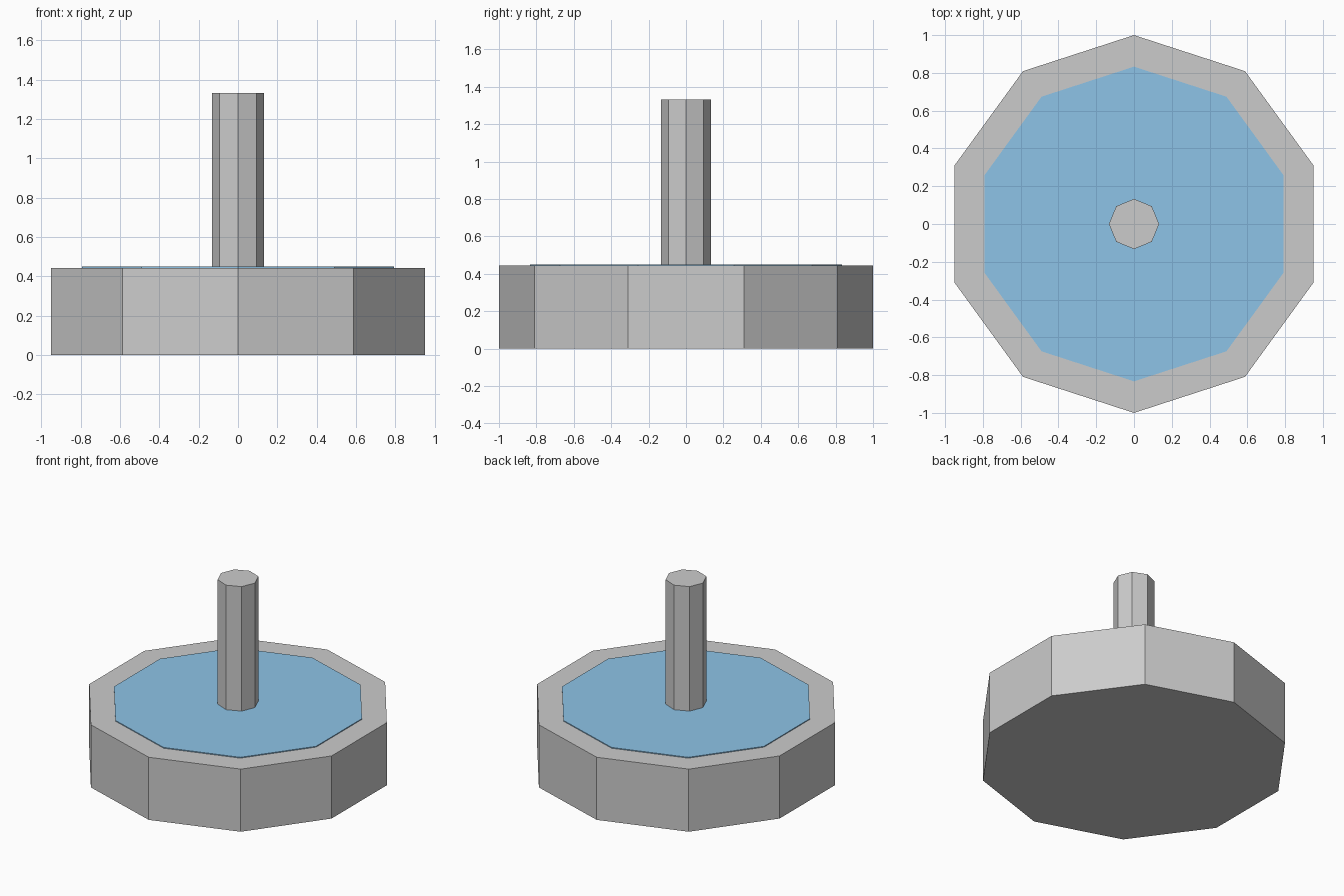
import bpy
from math import pi

if "Cube" in bpy.data.objects:
    bpy.data.objects.remove(bpy.data.objects["Cube"])


def prism(name, sides, radius, z0, z1):
    # Upright flat-sided prism with one corner pointing along +y
    bpy.ops.mesh.primitive_cylinder_add(
        vertices=sides, radius=radius, depth=z1 - z0, location=(0, 0, (z0 + z1) / 2))
    ob = bpy.context.object
    ob.name = name
    # Make sure a corner lies on the +y axis
    top = max(v.co.y for v in ob.data.vertices)
    if top < radius * 0.999:
        ob.rotation_euler.z = pi / sides
    return ob


# Ten-sided stone basin
prism("basin", 10, 1.0, 0.0, 0.444)

# Thin sheet of water just above the rim
water = prism("water", 10, 0.833, 0.40, 0.45)
blue = bpy.data.materials.new("water_blue")
blue.diffuse_color = (0.27, 0.55, 0.80, 1)
blue.use_nodes = True
blue.node_tree.nodes["Principled BSDF"].inputs["Base Color"].default_value = blue.diffuse_color
water.data.materials.append(blue)

# Eight-sided central column
prism("column", 8, 0.133, 0.444, 1.333)
